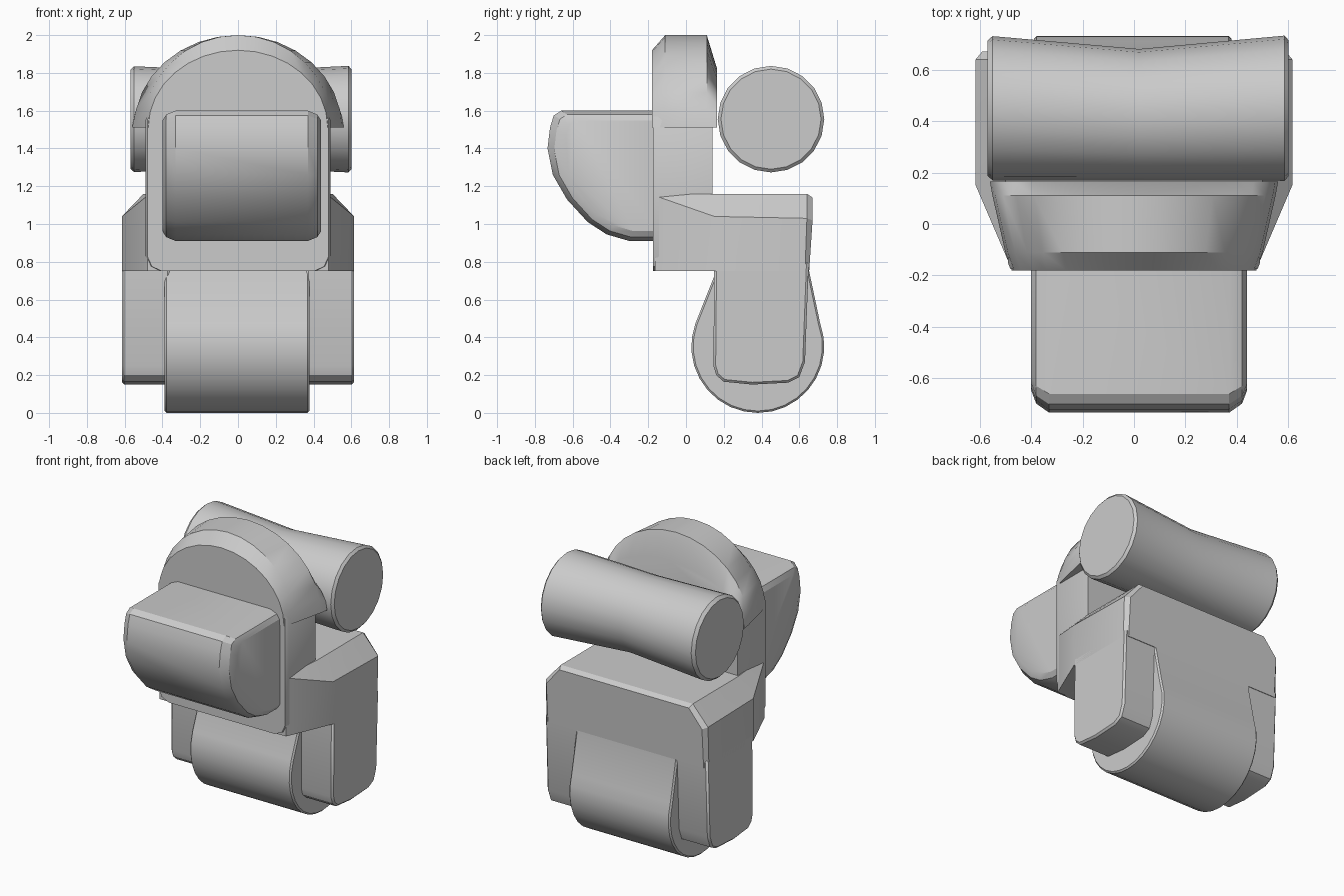
import bpy, bmesh
from math import sin, cos, pi, radians

if "Cube" in bpy.data.objects:
    bpy.data.objects.remove(bpy.data.objects["Cube"])


def loft(name, rings, bevel=0.0, mirror=False):
    """Skin a closed solid through equal-length rings of points."""
    bm = bmesh.new()
    vs = [[bm.verts.new(p) for p in ring] for ring in rings]
    n = len(vs[0])
    for a, b in zip(vs, vs[1:]):
        for i in range(n):
            j = (i + 1) % n
            bm.faces.new((a[i], a[j], b[j], b[i]))
    bm.faces.new(vs[0])
    bm.faces.new(vs[-1])
    bmesh.ops.recalc_face_normals(bm, faces=bm.faces)
    mesh = bpy.data.meshes.new(name)
    bm.to_mesh(mesh)
    bm.free()
    ob = bpy.data.objects.new(name, mesh)
    bpy.context.collection.objects.link(ob)
    if mirror:
        ob.modifiers.new("Mirror", 'MIRROR')
    if bevel:
        m = ob.modifiers.new("Bevel", 'BEVEL')
        m.width, m.segments = bevel, 1
        m.limit_method, m.angle_limit = 'ANGLE', radians(50)
    bpy.ops.object.select_all(action='DESELECT')
    ob.select_set(True)
    bpy.context.view_layer.objects.active = ob
    bpy.ops.object.shade_smooth_by_angle(angle=radians(30))
    return ob


def at_x(x, profile):
    return [(x, y, z) for y, z in profile]


def at_y(y, profile):
    return [(x, y, z) for x, z in profile]


# Upright plate with rounded lower corners
half = [(0.41, 0.75), (0.465, 0.775), (0.49, 0.83), (0.49, 1.55), (0.40, 1.72)]
plate = half + [(-x, z) for x, z in reversed(half)]
loft("upright_plate", [at_y(-0.175, [(x * 0.98, z) for x, z in plate]),
                       at_y(-0.15, plate), at_y(0.14, plate)])


# Flared dome capping the plate
def arch(w, top, base=1.51, n=16):
    return [(w * cos(pi * i / n), base + (top - base) * sin(pi * i / n))
            for i in range(n + 1)]


loft("dome", [at_y(-0.18, arch(0.475, 1.92)), at_y(-0.11, arch(0.50, 2.0)),
              at_y(0.11, arch(0.55, 2.0)), at_y(0.165, arch(0.56, 1.82))])

# Front box with a curved underside and softened sides
box = [(-0.15, 1.60), (-0.66, 1.60), (-0.70, 1.575), (-0.72, 1.51), (-0.733, 1.40),
       (-0.705, 1.26), (-0.63, 1.13), (-0.52, 1.01), (-0.42, 0.945),
       (-0.30, 0.91), (-0.15, 0.91)]
rings = []
for x, s in ((-0.40, 0.85), (-0.38, 0.94), (-0.33, 1), (0.37, 1), (0.42, 0.94), (0.44, 0.85)):
    rings.append(at_x(x, [(-0.15 + (y + 0.15) * s, 1.255 + (z - 1.255) * s) for y, z in box]))
loft("front_box", rings)

# Rear roll, slightly waisted in the middle
rings = []
for x, r in ((-0.57, 0.262), (-0.55, 0.28), (0.02, 0.255), (0.585, 0.282), (0.60, 0.265)):
    cy = 0.425 if r == 0.255 else 0.45
    rings.append(at_x(x, [(cy + r * cos(2 * pi * i / 20), 1.555 + r * sin(2 * pi * i / 20))
                          for i in range(20)]))
loft("rear_roll", rings)


# Main body: narrow at the front, chamfered shoulders at the back
def body_ring(y, w, t, zc, y_low, top=1.16):
    return [(-w, y_low, 0.75), (w, y_low, 0.75), (w, y, zc), (t, y, top),
            (-t, y, top), (-w, y, zc)]


loft("body", [body_ring(-0.165, 0.48, 0.47, 1.15, -0.165),
              body_ring(0.15, 0.615, 0.50, 1.04, 0.15),
              body_ring(0.64, 0.615, 0.50, 1.03, 0.63),
              body_ring(0.67, 0.59, 0.49, 1.02, 0.652, 1.14)])

# Outer legs
leg = [(0.15, 0.80), (0.145, 0.25), (0.16, 0.20), (0.20, 0.165), (0.35, 0.15),
       (0.54, 0.16), (0.60, 0.19), (0.63, 0.27), (0.65, 0.80)]
loft("legs", [at_x(0.36, leg), at_x(0.615, leg)], bevel=0.012, mirror=True)

# Drum between the legs, tapering up into the body
arc = [radians(160 + 220 * i / 18) for i in range(19)]
drum = [(0.16, 0.85), (0.16, 0.75)]
drum += [(0.38 + 0.352 * cos(a), 0.352 + 0.352 * sin(a)) for a in arc]
drum += [(0.652, 0.75), (0.652, 0.85)]
loft("drum", [at_x(-0.388, drum), at_x(0.378, drum)], bevel=0.01)
